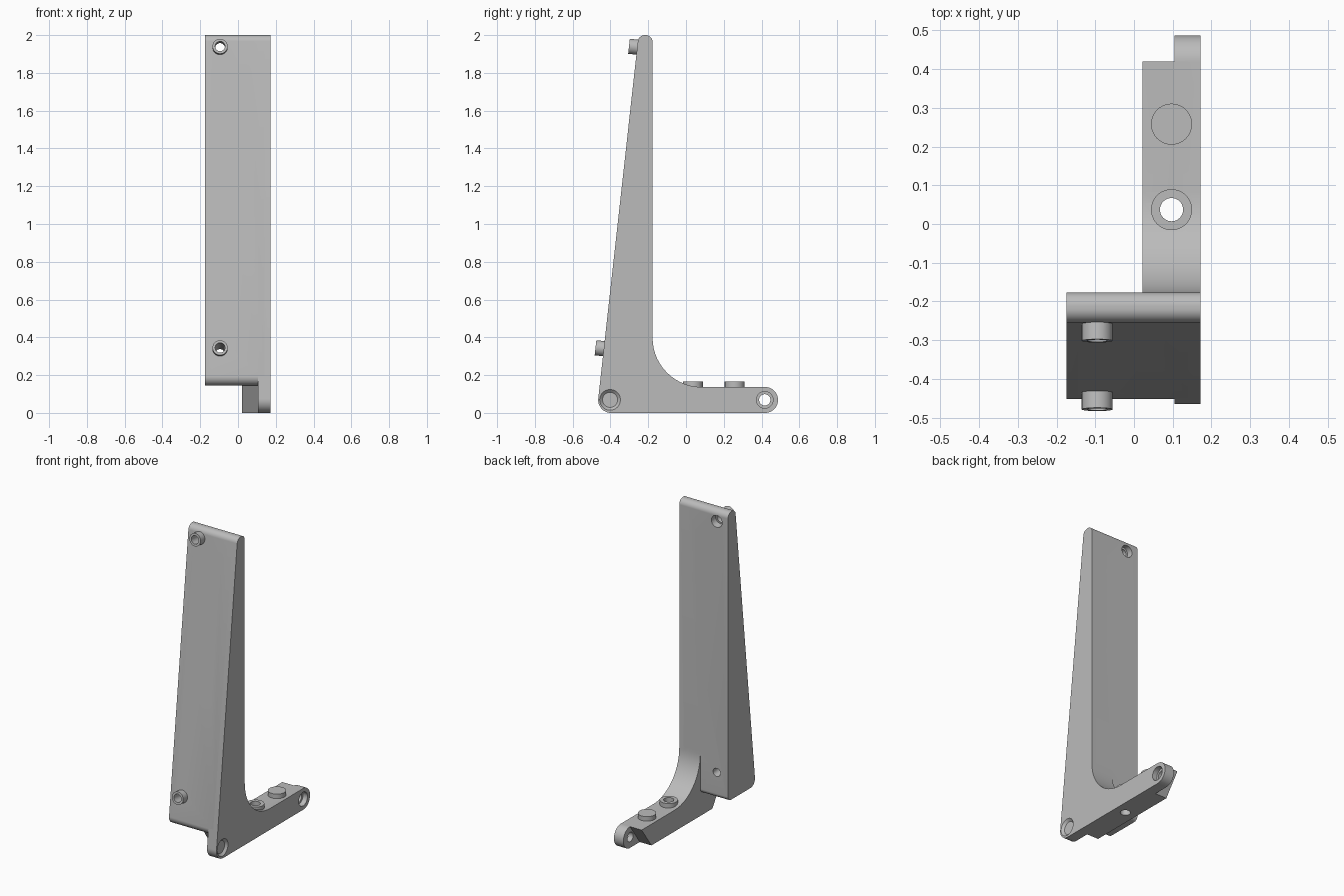
import bpy, bmesh, math
from mathutils import Vector

if "Cube" in bpy.data.objects:
    bpy.data.objects.remove(bpy.data.objects["Cube"], do_unlink=True)

grey = bpy.data.materials.new("matte grey")
grey.use_nodes = True
grey.diffuse_color = (0.5, 0.5, 0.5, 1)
grey.node_tree.nodes["Principled BSDF"].inputs["Base Color"].default_value = (0.5, 0.5, 0.5, 1)


def make(name, bm):
    bmesh.ops.recalc_face_normals(bm, faces=bm.faces)
    mesh = bpy.data.meshes.new(name)
    bm.to_mesh(mesh)
    bm.free()
    mesh.materials.append(grey)
    obj = bpy.data.objects.new(name, mesh)
    bpy.context.collection.objects.link(obj)
    return obj


def rounded(corners):
    """Round the corners (y, z, radius) of an outline."""
    out = []
    for i, (y, z, r) in enumerate(corners):
        p = Vector((y, z))
        if r == 0:
            out.append(p)
            continue
        a = (Vector(corners[i - 1][:2]) - p).normalized()
        b = (Vector(corners[(i + 1) % len(corners)][:2]) - p).normalized()
        half = a.angle(b) / 2
        centre = p + (a + b).normalized() * r / math.sin(half)
        start = p + a * r / math.tan(half) - centre
        end = p + b * r / math.tan(half) - centre
        steps = 14
        sweep = math.pi - 2 * half
        for k in range(steps + 1):
            t = k / steps
            out.append(centre + (start * math.sin((1 - t) * sweep)
                                 + end * math.sin(t * sweep)) / math.sin(sweep))
    return out


def prism(name, corners, x0, x1, chamfer_x=None):
    """Extrude an outline along x and chamfer the rim of one end."""
    bm = bmesh.new()
    pts = rounded(corners)
    near, far = [[bm.verts.new((x, p.x, p.y)) for p in pts] for x in (x0, x1)]
    bm.faces.new(near)
    bm.faces.new(far)
    for i in range(len(pts)):
        bm.faces.new((near[i - 1], near[i], far[i], far[i - 1]))
    if chamfer_x is not None:
        rim = [e for e in bm.edges if all(abs(v.co.x - chamfer_x) < 1e-5 for v in e.verts)]
        bmesh.ops.bevel(bm, geom=rim, offset=0.012, segments=1, affect='EDGES')
    return make(name, bm)


def rod(name, start, end, r1, r2=None):
    """Round bar or cone between two points."""
    start, end = Vector(start), Vector(end)
    axis = end - start
    bm = bmesh.new()
    bmesh.ops.create_cone(bm, cap_ends=True, segments=40, radius1=r1,
                          radius2=r1 if r2 is None else r2, depth=axis.length)
    m = axis.to_track_quat('Z', 'Y').to_matrix().to_4x4()
    m.translation = (start + end) / 2
    bm.transform(m)
    return make(name, bm)


def combine(tool, operation):
    tool.hide_render = True
    mod = bracket.modifiers.new("boolean", 'BOOLEAN')
    mod.operation, mod.solver, mod.object = operation, 'EXACT', tool
    bpy.context.view_layer.objects.active = bracket
    bpy.ops.object.modifier_apply(modifier=mod.name)
    bpy.data.objects.remove(tool, do_unlink=True)


def add(tool):
    combine(tool, 'UNION')


def cut(tool):
    combine(tool, 'DIFFERENCE')


SLOPE = 0.111
BACK, LEG_TOP, FILLET = -0.177, 0.137, 0.26


def front(z):
    return -0.473 + SLOPE * z


# L-shaped side plate
bracket = prism("bracket", [
    (front(0), 0, 0.068), (0.487, 0, 0.068), (0.487, LEG_TOP, 0.068),
    (BACK, LEG_TOP, FILLET), (BACK, 2, 0.036), (front(2), 2, 0.036)],
    0.105, 0.172, 0.172)

# Upright block
add(prism("upright", [
    (front(0.145), 0.145, 0.045), (BACK, 0.145, 0.03),
    (BACK, 2, 0.036), (front(2), 2, 0.036)], -0.175, 0.14, -0.175))

# Thick leg with undercut ends
add(prism("leg", [
    (-0.30, 0, 0), (0.32, 0, 0), (0.42, LEG_TOP, 0), (BACK, LEG_TOP, FILLET),
    (BACK, 0.42, 0), (-0.24, 0.42, 0), (-0.40, 0.16, 0)], 0.022, 0.14))

# Tilted bosses on the sloping front, bored through and widened at the back
outward = Vector((0, -1, SLOPE)).normalized()
for z in (1.936, 0.34):
    base = Vector((-0.095, front(z), z))
    add(rod("front_boss", base - outward * 0.03, base + outward * 0.044, 0.04))
    cut(rod("bore", base - outward * 0.5, base + outward * 0.1, 0.026))
    back = base - outward * (BACK - base.y)
    cut(rod("back_bore", back + outward * 0.04, back - outward * 0.1, 0.038))

# Counterbored screw holes through the upright
for z in (1.795, 1.70, 1.06, 0.965):
    cut(rod("screw_hole", (0.025, -0.6, z), (0.025, 0, z), 0.026))
    cut(rod("screw_head", (0.025, -0.6, z), (0.025, BACK - 0.045, z), 0.045))

# Raised rings on the leg with vertical holes
for y in (0.037, 0.258):
    add(rod("leg_boss", (0.097, y, 0.1), (0.097, y, 0.166), 0.053))
    cut(rod("leg_hole", (0.097, y, -0.1), (0.097, y, 0.3), 0.03))

# Countersunk pivot holes at both ends of the side plate
for y in (-0.402, 0.417):
    cut(rod("pivot_hole", (0, y, 0.069), (0.3, y, 0.069), 0.03))
    cut(rod("pivot_bore", (0.14, y, 0.069), (0.3, y, 0.069), 0.044))
    cut(rod("pivot_chamfer", (0.158, y, 0.069), (0.174, y, 0.069), 0.04, 0.057))

bpy.ops.object.select_all(action='DESELECT')
bracket.select_set(True)
bpy.context.view_layer.objects.active = bracket
bpy.ops.object.shade_smooth_by_angle(angle=math.radians(30))
